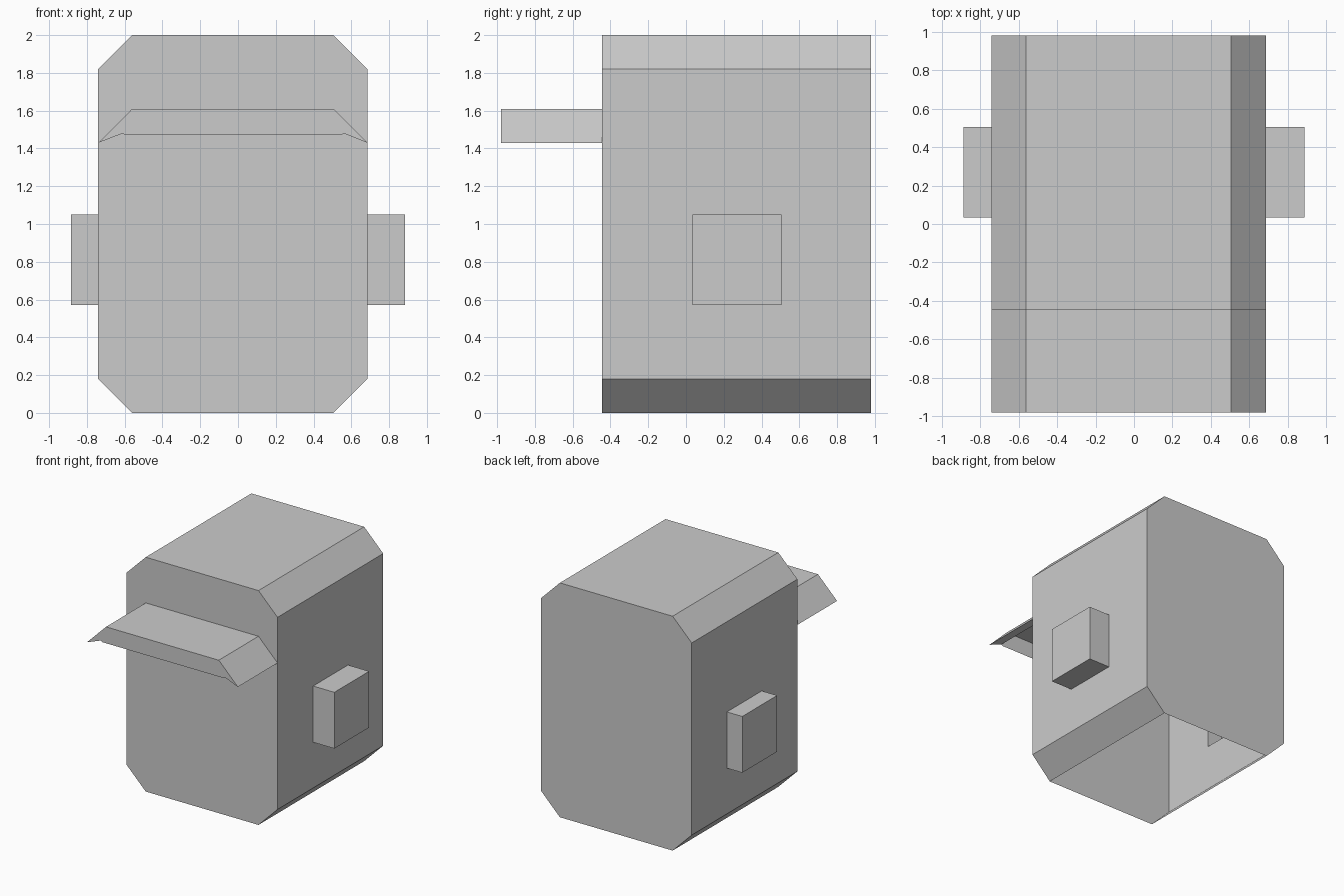
import bpy
import bmesh
from mathutils import Vector

if "Cube" in bpy.data.objects:
    bpy.data.objects.remove(bpy.data.objects["Cube"])

# Main dimensions
X0, X1 = -0.74, 0.685          # side walls
IX0, IX1 = -0.56, 0.505        # start of the corner bevels
FRONT, BACK, VISOR = -0.445, 0.98, -0.98
EAR_Y, EAR_Z = (0.035, 0.505), (0.57, 1.05)


def finish(name, bm):
    mesh = bpy.data.meshes.new(name)
    bm.to_mesh(mesh)
    bm.free()
    obj = bpy.data.objects.new(name, mesh)
    bpy.context.collection.objects.link(obj)
    return obj


def row(bm, profile, y):
    return [bm.verts.new((x, y, z)) for x, z in profile]


# Hollow octagonal shell, open at the bottom
bm = bmesh.new()
octagon = [(IX0, 0), (X0, 0.18), (X0, 1.82), (IX0, 2),
           (IX1, 2), (X1, 1.82), (X1, 0.18), (IX1, 0)]
a, b = row(bm, octagon, FRONT), row(bm, octagon, BACK)
bm.faces.new(a)
bm.faces.new(b[::-1])
walls = [bm.faces.new((a[i], b[i], b[i + 1], a[i + 1])) for i in range(7)]
bmesh.ops.recalc_face_normals(bm, faces=bm.faces[:])

# Ear boxes pulled out of the two side walls
for wall, x_out in ((walls[1], -0.885), (walls[5], 0.885)):
    centre = wall.calc_center_median()
    bmesh.ops.inset_individual(bm, faces=[wall], thickness=0.3)
    for v in wall.verts:
        v.co.y = EAR_Y[v.co.y > centre.y]
        v.co.z = EAR_Z[v.co.z > centre.z]
    ear = bmesh.ops.extrude_discrete_faces(bm, faces=[wall])["faces"][0]
    bmesh.ops.translate(bm, verts=ear.verts[:],
                        vec=Vector((x_out - centre.x, 0, 0)))
finish("helmet_shell", bm)

# Visor: bevelled roof with a front lip and narrow side rims, open underneath
bm = bmesh.new()
section = [(-0.61, 1.48), (X0, 1.43), (IX0, 1.61),
           (IX1, 1.61), (X1, 1.43), (0.56, 1.48)]
a, b = row(bm, section, VISOR), row(bm, section, FRONT)
for i in range(5):
    bm.faces.new((a[i], b[i], b[i + 1], a[i + 1]))
lip = row(bm, [(0.545, 1.47), (-0.595, 1.47)], VISOR)
bm.faces.new(a + lip)
finish("visor", bm)
